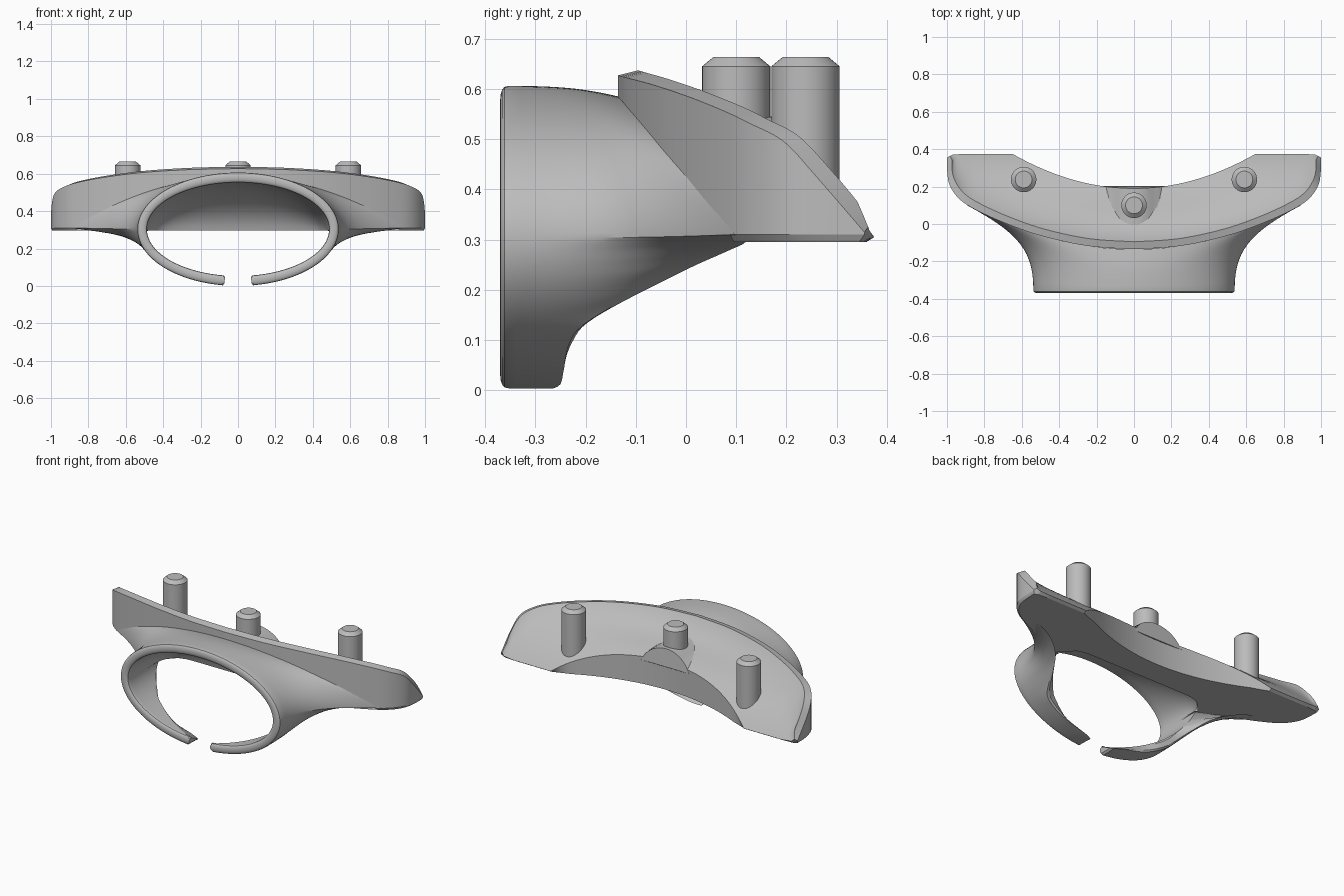
import bpy, bmesh, math
from mathutils import Vector

cube = bpy.data.objects.get("Cube")
if cube:
    bpy.data.objects.remove(cube, do_unlink=True)

grey = bpy.data.materials.new("plain_grey")
grey.use_nodes = True
grey.diffuse_color = (0.5, 0.5, 0.5, 1)
grey.node_tree.nodes["Principled BSDF"].inputs["Base Color"].default_value = (0.5, 0.5, 0.5, 1)


def finish(name, bm, mirror=False):
    """Clean the mesh, make an object, shade it and mirror it if asked."""
    bmesh.ops.remove_doubles(bm, verts=bm.verts, dist=0.0003)
    bmesh.ops.recalc_face_normals(bm, faces=bm.faces)
    mesh = bpy.data.meshes.new(name)
    bm.to_mesh(mesh)
    bm.free()
    mesh.materials.append(grey)
    obj = bpy.data.objects.new(name, mesh)
    bpy.context.collection.objects.link(obj)
    if mirror:
        mod = obj.modifiers.new("mirror", 'MIRROR')
        mod.merge_threshold = 0.001
    bpy.ops.object.select_all(action='DESELECT')
    obj.select_set(True)
    bpy.context.view_layer.objects.active = obj
    bpy.ops.object.shade_smooth_by_angle(angle=math.radians(26))


def skin(bm, columns, skip=lambda i, j: False):
    """Join closed columns of points with quads; return the vertex columns."""
    cols = [[bm.verts.new(p) for p in c] for c in columns]
    n = len(cols[0])
    for i in range(len(cols) - 1):
        for j in range(n):
            k = (j + 1) % n
            if not skip(i, j):
                bm.faces.new((cols[i][j], cols[i][k], cols[i + 1][k], cols[i + 1][j]))
    return cols


def spline(rows, t):
    """Smooth curve through rows at t, counted in rows."""
    i = min(int(t), len(rows) - 2)
    f = t - i
    a, b, c, d = (rows[max(0, min(len(rows) - 1, i + k))] for k in (-1, 0, 1, 2))
    return [q + 0.5 * f * (r - p + f * (2 * p - 5 * q + 4 * r - s + f * (3 * (q - r) + s - p)))
            for p, q, r, s in zip(a, b, c, d)]


def bezier(a, b, c, d, steps):
    pts = []
    for i in range(steps + 1):
        t = i / steps
        s = 1 - t
        pts.append(a * s**3 + b * (3 * s * s * t) + c * (3 * s * t * t) + d * t**3)
    return pts


def notch_y(x):
    return min(0.375, 0.19 + 0.438 * x * x)


def deck_z(y):
    """Height of the deck that slopes down to the back."""
    return 0.525 - 0.21 * y - 2.68 * y**3


# Crescent plate: outer rim x, y, z and the matching x on the back edge
RIM = [(0, -0.135, 0.627, 0), (0.25, -0.117, 0.622, 0.17), (0.5, -0.062, 0.607, 0.34),
       (0.7, 0.009, 0.583, 0.5), (0.85, 0.078, 0.555, 0.65), (0.93, 0.13, 0.53, 0.74),
       (0.98, 0.195, 0.495, 0.83), (0.997, 0.26, 0.425, 0.91), (1.0, 0.355, 0.315, 0.97)]
BOTTOM = 0.295
HOLE = 0.48
columns = []
for i in range(49):
    x, y, z, bx = spline(RIM, i / 6)
    outer = Vector((x, y, z))
    by = notch_y(bx) - 0.06 * max(0, bx - 0.9)
    back = Vector((bx, by, deck_z(by)))
    flat = Vector((back.x - x, back.y - y, 0))
    inner = outer + flat.normalized() * min(0.04, flat.length * 0.5) + Vector((0, 0, 0.01))
    column = [outer]
    for k in range(15):
        v = (k / 14)**1.3
        p = inner.lerp(back, v)
        level = deck_z(p.y)
        p.z = level + (inner.z - deck_z(inner.y)) * (1 - v)**4
        column.append(p)
    if x < HOLE:
        front = Vector((x, 0.04 - 0.1 * (x / HOLE)**13, BOTTOM))
    else:
        front = Vector((x - 0.008, min(y + 0.008, 0.345), BOTTOM))
    slant = 0.016 * min(1, max(0, (bx - 0.55) / 0.1))
    column.append(Vector((bx, back.y - slant, BOTTOM)))
    column.append(front)
    column.append(Vector((x, y, max(0.31, 0.56 - 0.275 * (x / 0.89)**2))))
    columns.append(column)
bm = bmesh.new()
cols = skin(bm, columns, lambda i, j: j == 17 and columns[i + 1][0].x < 0.87)
bm.faces.new(cols[-1])
finish("crescent_plate", bm, True)

# Open ring that flares into the plate: trailing edge of the lower arms by angle
EDGE_ANGLES = [-82, -76, -60, -45, -36, -28, -20, -12, -6, 0]
EDGE = [(0.075, -0.262, 0.002), (0.13, -0.243, 0.012), (0.268, -0.235, 0.042),
        (0.378, -0.225, 0.09), (0.438, -0.195, 0.13), (0.487, -0.1, 0.188),
        (0.55, 0, 0.24), (0.66, 0.08, 0.276), (0.79, 0.12, 0.296), (0.89, 0.1, 0.31)]


def edge_point(deg):
    for i in range(len(EDGE) - 1):
        a, b = EDGE_ANGLES[i], EDGE_ANGLES[i + 1]
        if a <= deg <= b:
            return Vector(spline(EDGE, i + (deg - a) / (b - a)))


STEPS = 14
columns = []
angles = [-82, -81] + list(range(-80, 91, 2))
for deg in angles:
    c, s = math.cos(math.radians(deg)), math.sin(math.radians(deg))
    so = Vector((0.538 * c, -0.353, 0.303 + 0.303 * s))
    si = Vector((0.487 * c, -0.353, 0.303 + 0.25 * s))
    if deg >= 0:
        eo = Vector((0.89 * c, -0.135 + 0.233 * c * c, 0.31 + 0.275 * s * s))
        ei = Vector((HOLE * c**0.6, 0.04 - 0.1 * c**8, BOTTOM))
        c1 = si + Vector((0, 0.17, -0.01 * s))
        c2 = ei + Vector((0, -0.03, 0.14 * s))
    else:
        eo = edge_point(deg)
        ei = Vector((si.x, min(eo.y, -0.06 + 0.00375 * deg), si.z))
        c1, c2 = si.lerp(ei, 0.33), si.lerp(ei, 0.67)
    run = eo.y - so.y
    pull = eo.lerp(so, 0.8)
    pull.y = eo.y - 0.33 * run
    outside = bezier(so, so + Vector((0, 0.45 * run, 0)), pull, eo, STEPS)
    inside = bezier(si, c1, c2, ei, STEPS)
    # softened trailing edge and tips of the arms
    soft = 0.2 * min(1, max(0, (-deg - 25) / 10))
    outside[-1], inside[-1] = outside[-1].lerp(inside[-1], soft), inside[-1].lerp(outside[-1], soft)
    if deg == angles[0]:
        outside, inside = ([p.lerp(q, 0.2) for p, q in zip(outside, inside)],
                           [q.lerp(p, 0.2) for p, q in zip(outside, inside)])
    # rounded front lip
    lip = [inside[0].lerp(outside[0], 0.5 - 0.5 * math.cos(a))
           + Vector((0, -0.017 * math.sin(a)**0.7, 0))
           for a in (math.pi * k / 8 for k in range(1, 8))]
    columns.append(outside + inside[::-1] + lip)
bm = bmesh.new()
cols = skin(bm, columns, lambda i, j: j == STEPS and angles[i] >= 0)
bm.faces.new(cols[0])
finish("open_ring", bm, True)

# Arched boss under the middle peg
front_loop, back_loop = [], []
for i in range(25):
    a = math.pi * i / 24
    x, z = 0.165 * math.cos(a), 0.4 + 0.145 * math.sin(a)
    front_loop.append((x, -0.03, max(z, 0.51)))
    back_loop.append((x, notch_y(x) + 0.0005, max(z, 0.44)))
bm = bmesh.new()
cols = skin(bm, [front_loop, back_loop])
bm.faces.new(cols[1])
finish("peg_boss", bm)


# Pegs with chamfered tops
def peg(name, x, y, base):
    bm = bmesh.new()
    rings = [[(x + r * math.cos(math.tau * k / 40), y + r * math.sin(math.tau * k / 40), z)
              for k in range(40)]
             for r, z in ((0.068, base), (0.068, 0.645), (0.045, 0.664))]
    cols = skin(bm, rings)
    bm.faces.new(cols[0])
    bm.faces.new(cols[-1])
    finish(name, bm)


peg("middle_peg", 0, 0.1, 0.44)
peg("left_peg", 0.59, 0.238, 0.32)
peg("right_peg", -0.59, 0.238, 0.32)
